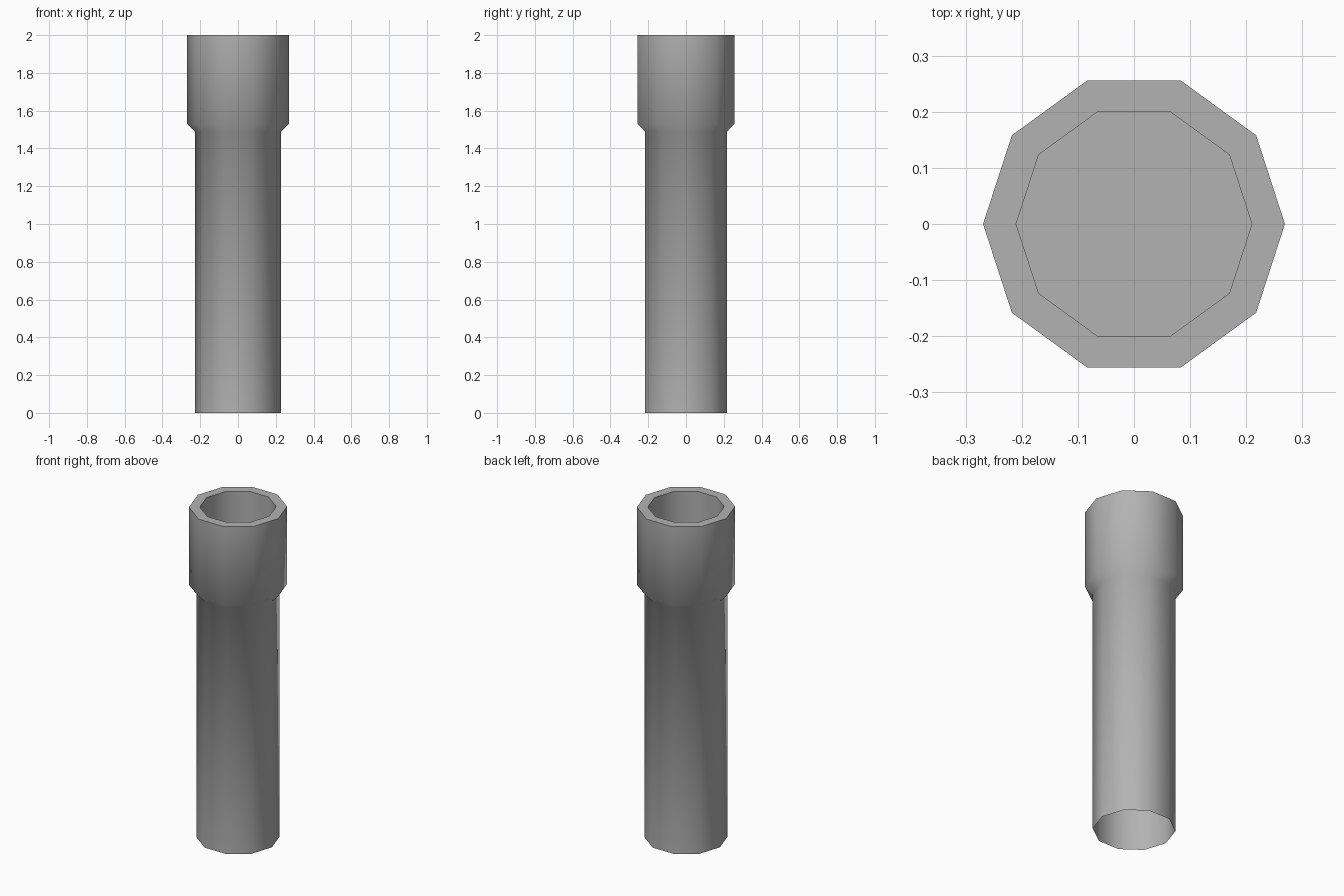
import bpy, bmesh, math

if "Cube" in bpy.data.objects:
    bpy.data.objects.remove(bpy.data.objects["Cube"])

SIDES = 10
# (radius, height) from the open lower end, up the outside, over the rim and into the socket
PROFILE = [(0.227, 0.0), (0.227, 1.488), (0.269, 1.53), (0.269, 2.0),
           (0.21, 2.0), (0.21, 1.5)]

bm = bmesh.new()
rings = []
for r, z in PROFILE:
    rings.append([bm.verts.new((r * math.cos(math.tau * i / SIDES),
                                r * math.sin(math.tau * i / SIDES), z))
                  for i in range(SIDES)])

# Pipe walls, socket flare and rim
for a, b in zip(rings, rings[1:]):
    for i in range(SIDES):
        j = (i + 1) % SIDES
        bm.faces.new((a[i], a[j], b[j], b[i]))

# Floor inside the socket
bm.faces.new(rings[-1])

mesh = bpy.data.meshes.new("pipe")
bm.to_mesh(mesh)
bm.free()
pipe = bpy.data.objects.new("pipe", mesh)
bpy.context.collection.objects.link(pipe)

# Dark grey finish
grey = bpy.data.materials.new("dark_grey")
grey.diffuse_color = (0.45, 0.45, 0.45, 1.0)
grey.use_nodes = True
grey.node_tree.nodes["Principled BSDF"].inputs["Base Color"].default_value = grey.diffuse_color
mesh.materials.append(grey)

# Smooth sides, sharp rim and floor
bpy.context.view_layer.objects.active = pipe
pipe.select_set(True)
bpy.ops.object.shade_smooth_by_angle(angle=math.radians(50))
